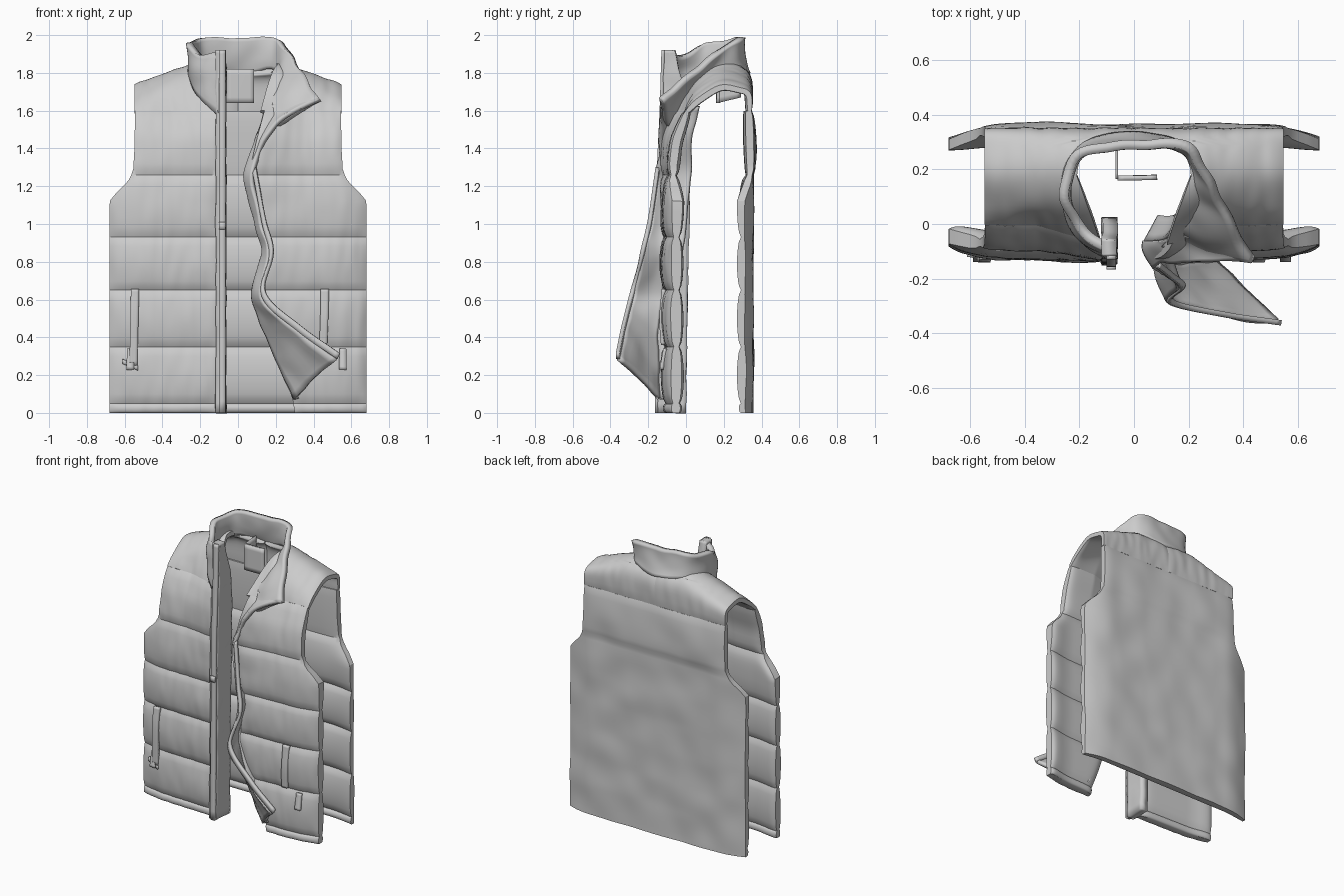
import bpy, bmesh, math
from mathutils import Vector, noise

if "Cube" in bpy.data.objects:
    bpy.data.objects.remove(bpy.data.objects["Cube"])


def lerp(table, t):
    if t <= table[0][0]:
        return table[0][1]
    for (a, p), (b, q) in zip(table, table[1:]):
        if t <= b:
            return p + (q - p) * (t - a) / (b - a)
    return table[-1][1]


def curve(pts, t):
    """Catmull-Rom point through pts, t in 0..1."""
    n = len(pts) - 1
    i = min(int(t * n), n - 1)
    f = t * n - i
    p1, p2 = Vector(pts[i]), Vector(pts[i + 1])
    p0 = Vector(pts[i - 1]) if i else p1 * 2 - p2
    p3 = Vector(pts[i + 2]) if i + 2 <= n else p2 * 2 - p1
    return 0.5 * (2 * p1 + (p2 - p0) * f + (2 * p0 - 5 * p1 + 4 * p2 - p3) * f * f
                  + (3 * p1 - p0 - 3 * p2 + p3) * f ** 3)


def finish(name, verts, faces, angle=32):
    me = bpy.data.meshes.new(name)
    me.from_pydata(verts, [], faces)
    bm = bmesh.new()
    bm.from_mesh(me)
    bmesh.ops.recalc_face_normals(bm, faces=bm.faces)
    bm.to_mesh(me)
    bm.free()
    ob = bpy.data.objects.new(name, me)
    bpy.context.collection.objects.link(ob)
    bpy.ops.object.select_all(action='DESELECT')
    ob.select_set(True)
    bpy.context.view_layer.objects.active = ob
    bpy.ops.object.shade_smooth_by_angle(angle=math.radians(angle))
    return ob


def ribbon(name, a, b, thick, nu=40, nv=8, bulge=(0, 0, 0), wrinkle=0.0):
    """Thick cloth strip lofted between two edge curves."""
    verts = []
    for i in range(nu + 1):
        p, q = curve(a, i / nu), curve(b, i / nu)
        for j in range(nv + 1):
            v = p.lerp(q, j / nv) + Vector(bulge) * math.sin(math.pi * j / nv)
            verts.append(v + noise.noise_vector(v * 9) * wrinkle)
    w = nv + 1
    faces = [(i * w + j, i * w + j + 1, (i + 1) * w + j + 1, (i + 1) * w + j)
             for i in range(nu) for j in range(nv)]
    ob = finish(name, verts, faces)
    m = ob.modifiers.new("thickness", 'SOLIDIFY')
    m.thickness, m.offset = thick, 0
    return ob


def panel(name, path, x0, x1, seams, th, out, inn, nu=36, n=12, wrinkle=0.005, gather=0.004):
    """Quilted slab: path(x,t) is the outer seam surface, puffed between seams."""
    rows = []
    for s, e in zip(seams, seams[1:]):
        rows += [(s + (e - s) * k / n,
                  math.sin(math.pi * k / n) ** 0.5 * min(1, abs(e - s) / 0.15 + 0.2) if k else 0)
                 for k in range(n)]
    rows.append((seams[-1], 0))
    outer, inner = [], []
    for t, p in rows:
        for j in range(nu + 1):
            u = j / nu
            x = x0(t) + (x1(t) - x0(t)) * u
            P = Vector((x, *path(x, t)))
            d = Vector((0, *path(x, t + 0.004))) - Vector((0, *path(x, t - 0.004)))
            nrm = Vector((0, -d.z, d.y)).normalized()
            if seams[0] > seams[-1]:
                nrm.negate()
            e = 1 - 0.4 * abs(2 * u - 1) ** 10
            w = noise.noise(P * 5) * wrinkle
            w += noise.noise(Vector((x * 22, P.y * 6, P.z * 7))) * gather
            outer.append(P + nrm * (out(t) * p * e + w))
            inner.append(P - nrm * (th(t) + inn(t) * p) * e)
    w, h = nu + 1, len(rows)
    N, faces = w * h, []
    for i in range(h - 1):
        for j in range(nu):
            q = (i * w + j, i * w + j + 1, (i + 1) * w + j + 1, (i + 1) * w + j)
            faces += [q, tuple(k + N for k in reversed(q))]
        for j in (0, nu):
            a, b = i * w + j, (i + 1) * w + j
            faces.append((a, b, b + N, a + N))
    for i in (0, h - 1):
        for j in range(nu):
            a = i * w + j
            faces.append((a, a + 1, a + 1 + N, a + N))
    return finish(name, outer + inner, faces)


# Shared outline: half width by height, and the body surface
WIDTH = [(0, .68), (1.12, .68), (1.17, .64), (1.22, .585), (1.28, .555), (1.4, .548), (1.6, .545)]
FRONT_Y = [(0, -.1), (.93, -.1), (1.1, -.095), (1.26, -.085), (1.45, -.05), (1.6, .0)]
half = lambda z: lerp(WIDTH, z)
edge = lambda x: max(0, (abs(x) - .48) / .2) ** 2


def front_path(x, z):
    y = lerp(FRONT_Y, z) + .035 * edge(x) * (z < 1.3) - .02 * max(0, 1 - abs(x) / .6)
    k = max(0, min(1, (.35 - abs(x)) / .23)) * max(0, (z - 1.1) / .5)
    return y - .06 * k, z


def back_path(x, z):
    return .355 - .04 * edge(x) - .01 * max(0, (z - 1.3) / .3), z


def yoke_path(x, t):
    zt = 1.73 + .33 * (.55 - max(abs(x), .22))
    pts = [(*front_path(x, 1.6), 0), (.07, zt - .07, 0), (.18, zt - .005, 0), (.28, zt - .015, 0),
           (.335, 1.61 + (zt - 1.61) * .65, 0), (.345, 1.6, 0)]
    v = curve(pts, max(0, min(1, t)))
    return v.x, v.y


# Quilted front panels and shoulder yokes, one per side
FOLD_X = [(0, .3), (.07, .29), (.4, .17), (.62, .1), (.85, .14), (1, .1), (1.28, .06), (1.45, .1), (1.6, .14)]
NECK_X = [(0, .12), (.2, .17), (.4, .21), (.6, .19), (.68, .0), (1, 0)]
SEAMS = [0, .05, .35, .65, .93, 1.26, 1.6]
for side, label in ((-1, "right"), (1, "left")):
    opening = (lambda z: -.11) if side < 0 else (lambda z: lerp(FOLD_X, z))
    panel(label + "_front_panel", front_path, opening, lambda z: side * half(z), SEAMS,
          lambda z: lerp([(1.2, .045), (1.4, .03)], z), lambda z: .026,
          lambda z: lerp([(1.2, .025), (1.4, .012)], z))
    panel(label + "_shoulder_yoke", yoke_path, lambda t: side * lerp(NECK_X, t), lambda t: side * .548,
          [0, 1], lambda t: .03, lambda t: .016, lambda t: .004, n=28)

# Back panel, flat outside and puffed inside
panel("back_panel", back_path, lambda z: -half(z), half, SEAMS[::-1],
      lambda z: .04, lambda z: .018 if z > 1.26 else 0, lambda z: .035 if z < 1.26 else .008,
      nu=70, wrinkle=.01, gather=0)

# Standing collar, turned down into a lapel on the left
base = [(-.1, -.11, 1.58), (-.2, -.03, 1.68), (-.25, .12, 1.79), (-.19, .28, 1.82), (0, .325, 1.79),
        (.19, .28, 1.82), (.22, .14, 1.77), (.17, .02, 1.66), (.11, -.07, 1.47)]
rim = [(-.07, -.1, 1.91), (-.18, -.03, 1.89), (-.255, .1, 1.95), (-.2, .25, 1.985), (0, .29, 1.985),
       (.19, .285, 1.985), (.28, .15, 1.9), (.36, .0, 1.77), (.435, -.13, 1.655)]
ribbon("collar", base, rim, .035, nu=70, nv=10, bulge=(0, -.012, 0), wrinkle=.012)

# Turned-out left edge and lower flap showing the lining
fold = [(.15, -.02, 1.62), (.1, -.06, 1.45), (.045, -.065, 1.27), (.1, -.09, 1.0), (.135, -.11, .85),
        (.085, -.13, .62), (.165, -.15, .38), (.3, -.14, .07)]
free = [(.435, -.135, 1.655), (.2, -.135, 1.53), (.08, -.15, 1.27), (.13, -.19, 1.0), (.17, -.23, .83),
        (.13, -.285, .61), (.32, -.33, .43), (.525, -.36, .285)]
ribbon("turned_flap", fold, free, .024, nu=70, nv=10, bulge=(-.015, .01, 0), wrinkle=.01)
tape = [(x + .015, y - .002, z + .03) for x, y, z in free]
ribbon("left_zip_tape", free[2:], tape[2:], .02, nu=60, nv=2)
inner_edge = [(x + .05, y + .09, z) for x, y, z in fold]
ribbon("left_inner_facing", fold, inner_edge, .02, nu=60, nv=4, wrinkle=.006)

# Right placket with zip
heights = [0, .35, .65, .93, 1.26, 1.6, 1.8, 1.92]
depth = [(0, -.15, .0), (1.26, -.14, .02), (1.6, -.125, .02), (1.92, -.115, -.06)]
yf = lambda z: lerp([(d[0], d[1]) for d in depth], z)
yb = lambda z: lerp([(d[0], d[2]) for d in depth], z)
ribbon("right_placket", [(-.09, yf(z), z) for z in heights], [(-.09, yb(z), z) for z in heights],
       .055, nu=50, wrinkle=.006)
ribbon("right_zip", [(-.1, yf(z) - .006, z) for z in heights], [(-.066, yf(z) - .006, z) for z in heights],
       .018, nu=40, nv=2)
ribbon("zip_pull", [(-.1, -.16, 1.01), (-.1, -.16, .97)], [(-.066, -.16, 1.01), (-.066, -.16, .97)], .015, 2, 2)

# Pocket zips and pulls
for side, label in ((-1, "right"), (1, "left")):
    x = -.545 if side < 0 else .46
    lo = .25 if side < 0 else .36
    ribbon(label + "_pocket_zip", [(x - .022, -.118, .655), (x - .025, -.13, .5), (x - .03, -.122, lo)],
           [(x + .022, -.118, .655), (x + .018, -.13, .5), (x + .012, -.122, lo)], .022, 20, 3)
    px = -.57 if side < 0 else .555
    ribbon(label + "_pocket_pull", [(px - .018, -.11, .34), (px - .02, -.13, .23)],
           [(px + .018, -.11, .34), (px + .02, -.13, .23)], .02, 8, 2)
ribbon("right_pocket_foot", [(-.61, -.11, .26), (-.53, -.125, .225)], [(-.61, -.11, .285), (-.53, -.125, .25)], .02, 6, 2)

# Neck tag hanging inside the back
ribbon("neck_tag", [(-.06, .168, 1.82), (.085, .17, 1.82)], [(-.06, .168, 1.64), (.085, .172, 1.64)], .018, 6, 6)
ribbon("tag_stem", [(-.063, .29, 1.83), (-.063, .165, 1.82)], [(-.063, .29, 1.67), (-.063, .165, 1.64)], .01, 6, 6)
